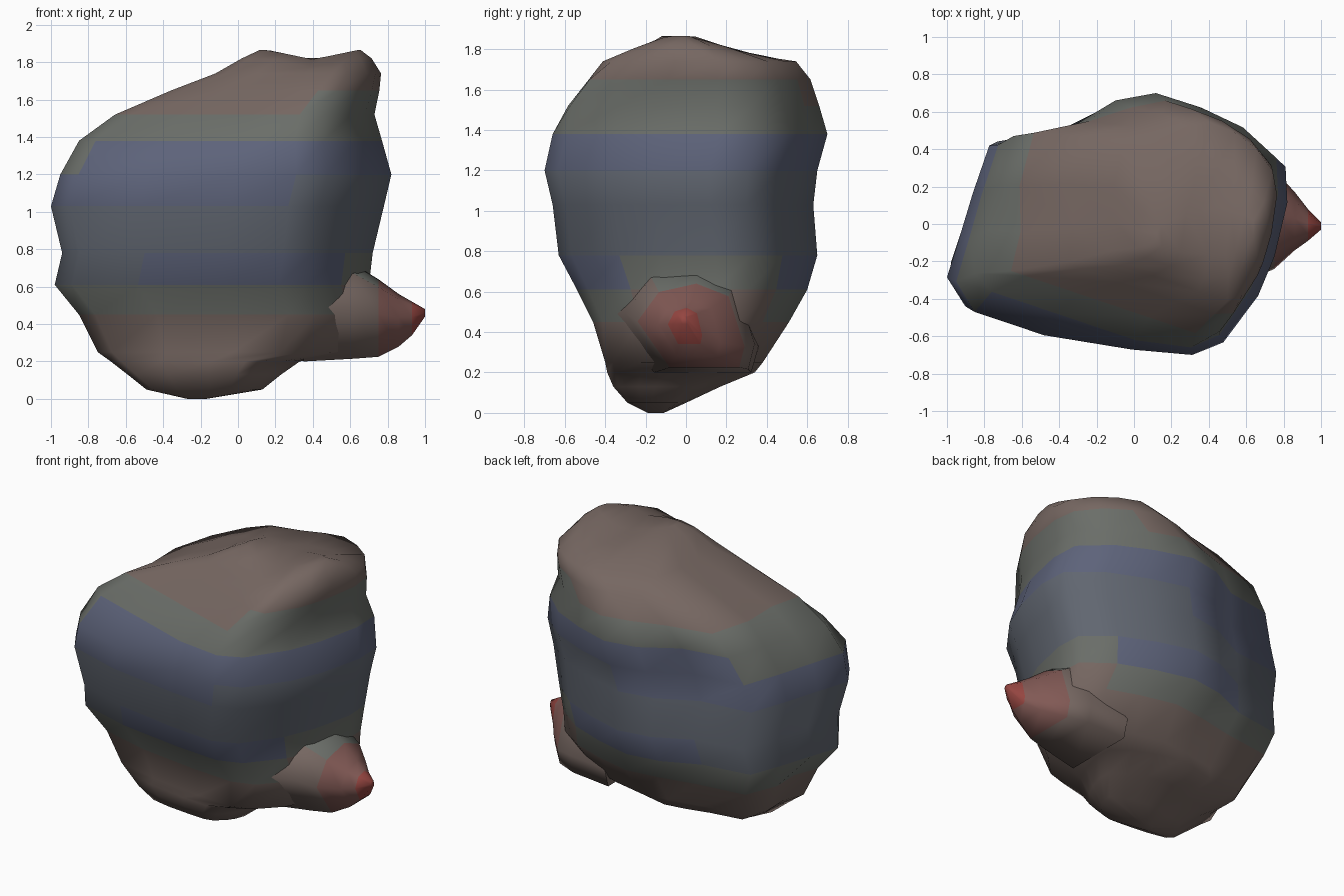
import bpy, bmesh, math
from mathutils import Vector

if "Cube" in bpy.data.objects:
    bpy.data.objects.remove(bpy.data.objects["Cube"])

def material(name, rgb):
    m = bpy.data.materials.new(name)
    m.diffuse_color = (*rgb, 1)
    m.use_nodes = True
    m.node_tree.nodes["Principled BSDF"].inputs["Base Color"].default_value = m.diffuse_color
    return m

MATS = [material("blue_grey", (0.11, 0.125, 0.195)),
        material("slate_grey", (0.12, 0.135, 0.165)),
        material("green_grey", (0.145, 0.155, 0.14)),
        material("brown", (0.18, 0.135, 0.12)),
        material("dull_red", (0.22, 0.10, 0.09)),
        material("red", (0.30, 0.06, 0.052))]

def loft(name, rings, pick):
    """Skin a list of equal-length point rings, cap the ends, colour each face."""
    bm = bmesh.new()
    vs = [[bm.verts.new(p) for p in r] for r in rings]
    n = len(vs[0])
    for a, b in zip(vs, vs[1:]):
        for i in range(n):
            j = (i + 1) % n
            bm.faces.new((a[i], a[j], b[j], b[i]))
    bm.faces.new(vs[0][::-1])
    top = bm.faces.new(vs[-1])
    bmesh.ops.triangulate(bm, faces=[top])
    bmesh.ops.recalc_face_normals(bm, faces=bm.faces)
    for f in bm.faces:
        f.material_index = pick(f.calc_center_median())
    me = bpy.data.meshes.new(name)
    bm.to_mesh(me)
    bm.free()
    for m in MATS:
        me.materials.append(m)
    ob = bpy.data.objects.new(name, me)
    bpy.context.collection.objects.link(ob)
    bpy.context.view_layer.objects.active = ob
    ob.select_set(True)
    bpy.ops.object.shade_smooth_by_angle(angle=math.radians(75))
    ob.select_set(False)
    return ob

# Widest plan outline of the boulder
OUTLINE = [(.81, .15), (.80, .35), (.60, .52), (.35, .63), (.08, .71), (-.16, .67),
           (-.42, .54), (-.77, .48), (-.86, .20), (-.93, -.05), (-1, -.29), (-.90, -.46),
           (-.52, -.59), (-.04, -.67), (.29, -.70), (.46, -.63), (.65, -.37), (.74, -.15)]

# Height, left, right, front and back limits of each slice
LEVELS = [(0, -.27, -.17, -.19, -.11), (.05, -.49, .13, -.29, .0), (.13, -.59, .23, -.36, .17),
          (.20, -.68, .33, -.39, .34), (.25, -.75, .62, -.40, .38), (.45, -.85, .72, -.46, .51),
          (.61, -.98, .70, -.54, .60), (.78, -.94, .72, -.63, .65), (1.03, -1, .78, -.66, .63),
          (1.20, -.95, .82, -.70, .65), (1.38, -.85, .77, -.66, .70), (1.52, -.66, .73, -.64, .66),
          (1.65, -.37, .76, -.55, .62), (1.74, -.14, .77, -.44, .55), (1.82, .0, .72, -.30, .27),
          (1.865, .1, .66, -.17, .09)]

rings = []
for z, xl, xr, yf, yb in LEVELS:
    ring = []
    t = min(1, max(0, (z - 1.5) / .3)) * .7      # slices get rounder towards the top
    for x, y in OUTLINE:
        a, b = (x + 1) / .905 - 1, (y + .70) / .705 - 1
        k = 1 - t + t / max(1, math.hypot(a, b))
        if a < -.3 and b > .1 and (1.45 < z < 1.8 or .15 < z < .5):
            k = 1.1                              # full back left corner
        p = Vector(((xl + xr) / 2 + a * k * (xr - xl) / 2, (yf + yb) / 2 + b * k * (yb - yf) / 2, z))
        # shallow hollow on the back left
        p.y -= .03 * max(0, 1 - (p - Vector((-.42, .53, 1.2))).length / .4)
        # planed-off slope on the front left of the top
        over = -.32 * p.x - .95 * p.y - (.637 - (z - 1.33) * .99)
        if z > 1.3 and over > 0:
            p.y += over / .95
        # saddle between the two peaks
        if z > 1.8:
            p.z -= .05 * max(0, 1 - abs(p.x - .4) / .24)
        ring.append(p)
    rings.append(ring)

def band(c):
    d = c.z - 1.0 - 0.1 * c.x
    if c.z < .6 and c.x > .5:
        return 3
    if abs(d) < .36:
        return 0 if d > .1 or d < -.27 else 1
    return 2 if abs(d) < .55 else 3

loft("boulder", rings, band)

# Spur sticking out low on the right: x, y limits, z limits
SECTION = [(-1, .1), (-.4, -1), (.9, -1), (1, -.5), (.7, .7), (.1, 1), (-.6, .8)]
SPUR = [(.35, -.38, .36, .20, .72), (.62, -.30, .34, .215, .72), (.75, -.24, .29, .225, .64),
        (.86, -.14, .17, .28, .56), (.93, -.09, .08, .34, .52), (1.0, -.03, .01, .44, .48)]
spur = [[(x, (y0 + y1) / 2 + a * (y1 - y0) / 2, (z0 + z1) / 2 + b * (z1 - z0) / 2)
         for a, b in SECTION] for x, y0, y1, z0, z1 in SPUR]
loft("spur", spur, lambda c: 5 if c.x > .9 else 4 if c.x > .7 else 3 if c.z < .6 else 2)
